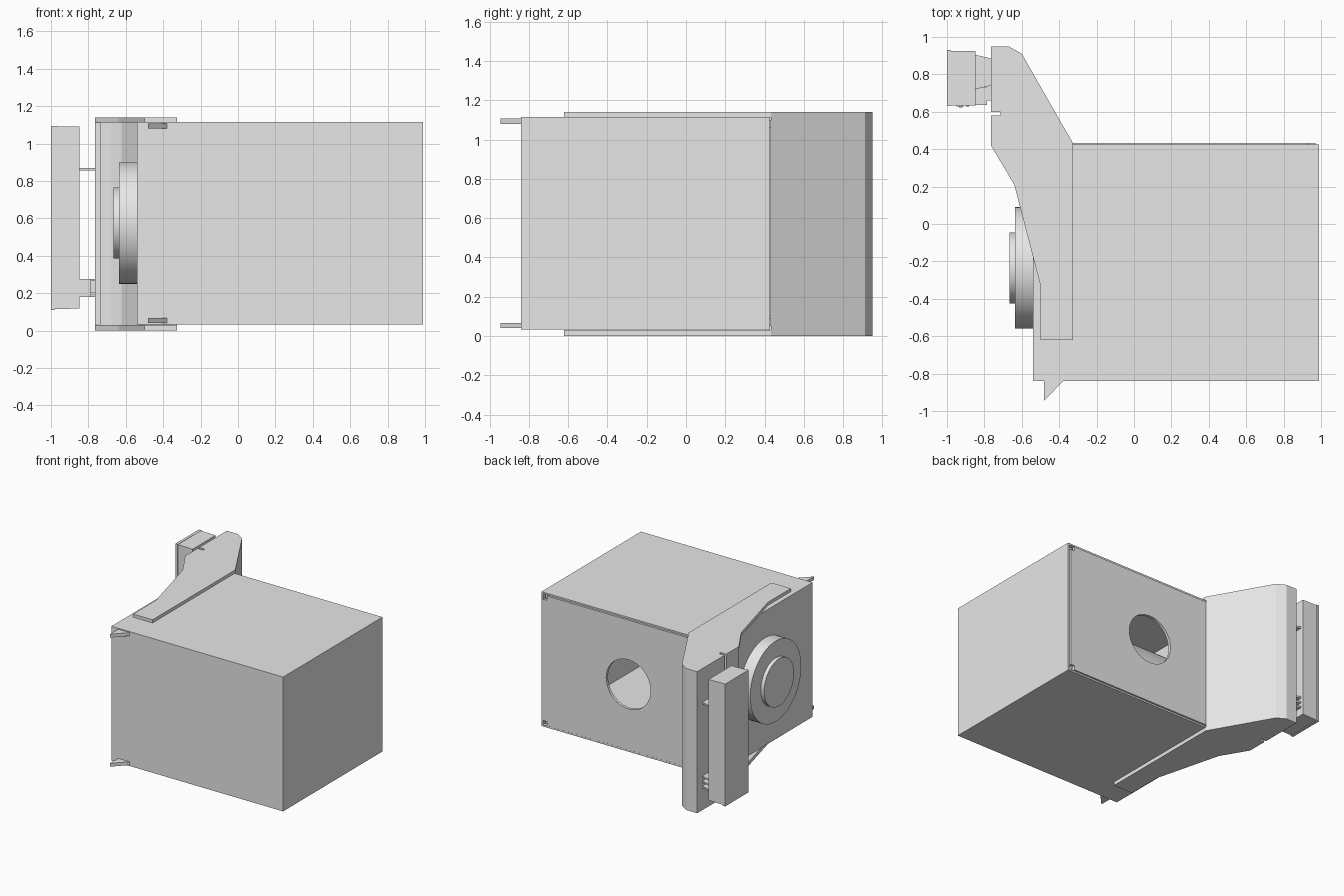
import bpy, bmesh, math
from mathutils import Matrix, Vector

cube = bpy.data.objects.get("Cube")
if cube:
    bpy.data.objects.remove(cube, do_unlink=True)

grey = bpy.data.materials.new("light_grey")
grey.use_nodes = True
grey.diffuse_color = (0.8, 0.8, 0.8, 1)
grey.node_tree.nodes["Principled BSDF"].inputs["Base Color"].default_value = (0.8, 0.8, 0.8, 1)


def finish(bm, name, smooth=False):
    bmesh.ops.recalc_face_normals(bm, faces=bm.faces)
    mesh = bpy.data.meshes.new(name)
    bm.to_mesh(mesh)
    bm.free()
    mesh.materials.append(grey)
    obj = bpy.data.objects.new(name, mesh)
    bpy.context.collection.objects.link(obj)
    if smooth:
        bpy.ops.object.select_all(action='DESELECT')
        obj.select_set(True)
        bpy.context.view_layer.objects.active = obj
        bpy.ops.object.shade_smooth_by_angle(angle=math.radians(35))
    return obj


def box(name, x, y, z):
    bm = bmesh.new()
    bmesh.ops.create_cube(bm, size=1)
    lo, hi = Vector((x[0], y[0], z[0])), Vector((x[1], y[1], z[1]))
    for v in bm.verts:
        v.co = (lo + hi) / 2 + v.co * (hi - lo)
    return finish(bm, name)


def prism(name, outline, low, high, axis="z", hole=None, smooth=False):
    """Extrude an outline along z (x, y points) or along y (x, z points)."""
    bm = bmesh.new()
    place = (lambda a, b: (a, b, low)) if axis == "z" else (lambda a, b: (a, low, b))
    for loop in [outline] + ([hole] if hole else []):
        verts = [bm.verts.new(place(*p)) for p in loop]
        if not hole:
            bm.faces.new(verts)
        else:
            for i, v in enumerate(verts):
                bm.edges.new((v, verts[i - 1]))
    if hole:
        bmesh.ops.triangle_fill(bm, edges=bm.edges[:], use_beauty=True)
    ext = bmesh.ops.extrude_face_region(bm, geom=bm.faces[:])
    step = (0, 0, high - low) if axis == "z" else (0, high - low, 0)
    bmesh.ops.translate(bm, vec=step,
                        verts=[g for g in ext["geom"] if isinstance(g, bmesh.types.BMVert)])
    return finish(bm, name, smooth)


def disc(name, x, y, z, radius, sides=64):
    """Cylinder lying along x."""
    bm = bmesh.new()
    turn = Matrix.Translation(((x[0] + x[1]) / 2, y, z)) @ Matrix.Rotation(math.pi / 2, 4, 'Y')
    bmesh.ops.create_cone(bm, cap_ends=True, segments=sides, radius1=radius,
                          radius2=radius, depth=x[1] - x[0], matrix=turn)
    return finish(bm, name, True)


# Hollow cabinet, open at the back
X0, X1, Y0, Y1, Z0, Z1 = -0.54, 0.99, -0.84, 0.425, 0.033, 1.115
cabinet = box("cabinet_shell", (X0, X1), (Y0, Y1), (Z0, Z1))
bm = bmesh.new()
bm.from_mesh(cabinet.data)
bmesh.ops.delete(bm, geom=[f for f in bm.faces if f.normal.y > 0.9], context='FACES_ONLY')
bm.to_mesh(cabinet.data)
bm.free()
wall = cabinet.modifiers.new("wall", 'SOLIDIFY')
wall.thickness = 0.013
wall.offset = -1
wall.use_even_offset = True

# Back panel with a round port and notched corners
l, r, b, t, n = X0 + 0.015, X1 - 0.02, Z0 + 0.018, Z1 - 0.018, 0.035
panel = [(l, b), (r - n, b), (r - n, b + n), (r, b + n),
         (r, t - n), (r - n, t - n), (r - n, t), (l, t)]
port = [(0.21 + 0.198 * math.cos(a), 0.58 + 0.198 * math.sin(a))
        for a in (math.tau * i / 48 for i in range(48))]
prism("back_panel", panel, 0.41, 0.433, "y", port, True)
for label, z in (("lower", b), ("upper", t - n)):
    box(label + "_corner_stop", (r - n, r), (0.38, 0.405), (z, z + n))

# Drum inside, with its stepped hub outside
disc("inner_drum", (X0, 0.28), -0.235, 0.575, 0.325)
disc("outer_hub", (-0.635, X0), -0.235, 0.575, 0.325)
disc("hub_cap", (-0.665, -0.635), -0.235, 0.575, 0.19)

# Bracket plates above and below
plate = [(-0.765, 0.95), (-0.67, 0.95), (-0.6, 0.91), (-0.327, 0.433), (-0.327, -0.62),
         (-0.5, -0.62), (-0.5, -0.33), (-0.64, 0.21), (-0.765, 0.42),
         (-0.765, 0.58), (-0.715, 0.58), (-0.715, 0.60), (-0.765, 0.60)]
prism("lower_bracket_plate", plate, 0.0, 0.03)
prism("upper_bracket_plate", plate, 1.112, 1.14)

# Bracket walls: bent rear sheet and side strips either side of the slot
sheet = [(-0.765, 0.95), (-0.67, 0.95), (-0.6, 0.91), (-0.327, 0.433),
         (-0.36, 0.433), (-0.622, 0.89), (-0.678, 0.922), (-0.735, 0.922),
         (-0.735, 0.60), (-0.765, 0.60)]
prism("bracket_rear_sheet", sheet, 0.03, 1.112)
prism("bracket_side_strip", [(-0.765, 0.42), (-0.735, 0.42), (-0.735, 0.58), (-0.765, 0.58)],
      0.03, 1.112)

# Front hooks
for label, z in (("lower", 0.04), ("upper", 1.08)):
    prism(label + "_front_hook", [(-0.48, -0.945), (-0.48, -0.83), (-0.37, -0.83)], z, z + 0.027)

# Upright control unit: body and side cover
prism("control_body", [(-0.98, 0.115), (-0.848, 0.118), (-0.848, 1.09), (-0.98, 1.093)],
      0.633, 0.925, "y")
box("control_cover", (-1.0, -0.978), (0.63, 0.93), (0.11, 1.095))

# Thin details on the front of the control unit
box("control_switch_plate", (-0.95, -0.912), (0.627, 0.634), (0.69, 0.79))
box("control_switch", (-0.935, -0.918), (0.622, 0.628), (0.71, 0.77))
box("control_slot", (-0.893, -0.887), (0.629, 0.634), (0.63, 0.84))
for label, z in (("lower", 0.605), ("upper", 1.0)):
    dot = [(-0.89 + 0.008 * math.cos(k * math.pi / 6), z + 0.008 * math.sin(k * math.pi / 6))
           for k in range(12)]
    prism(label + "_control_pin", dot, 0.629, 0.634, "y")

# Mounting fins between control unit and bracket
fin = [(-0.85, 0.905), (-0.764, 0.885), (-0.764, 0.74), (-0.85, 0.72)]
for i, z in enumerate((0.18, 0.222, 0.262, 0.856)):
    prism("mounting_fin_%d" % (i + 1), fin, z, z + 0.013)
box("mounting_block", (-0.85, -0.785), (0.637, 0.73), (0.18, 0.275))
box("mounting_tab", (-0.79, -0.764), (0.66, 0.74), (0.2, 0.27))
